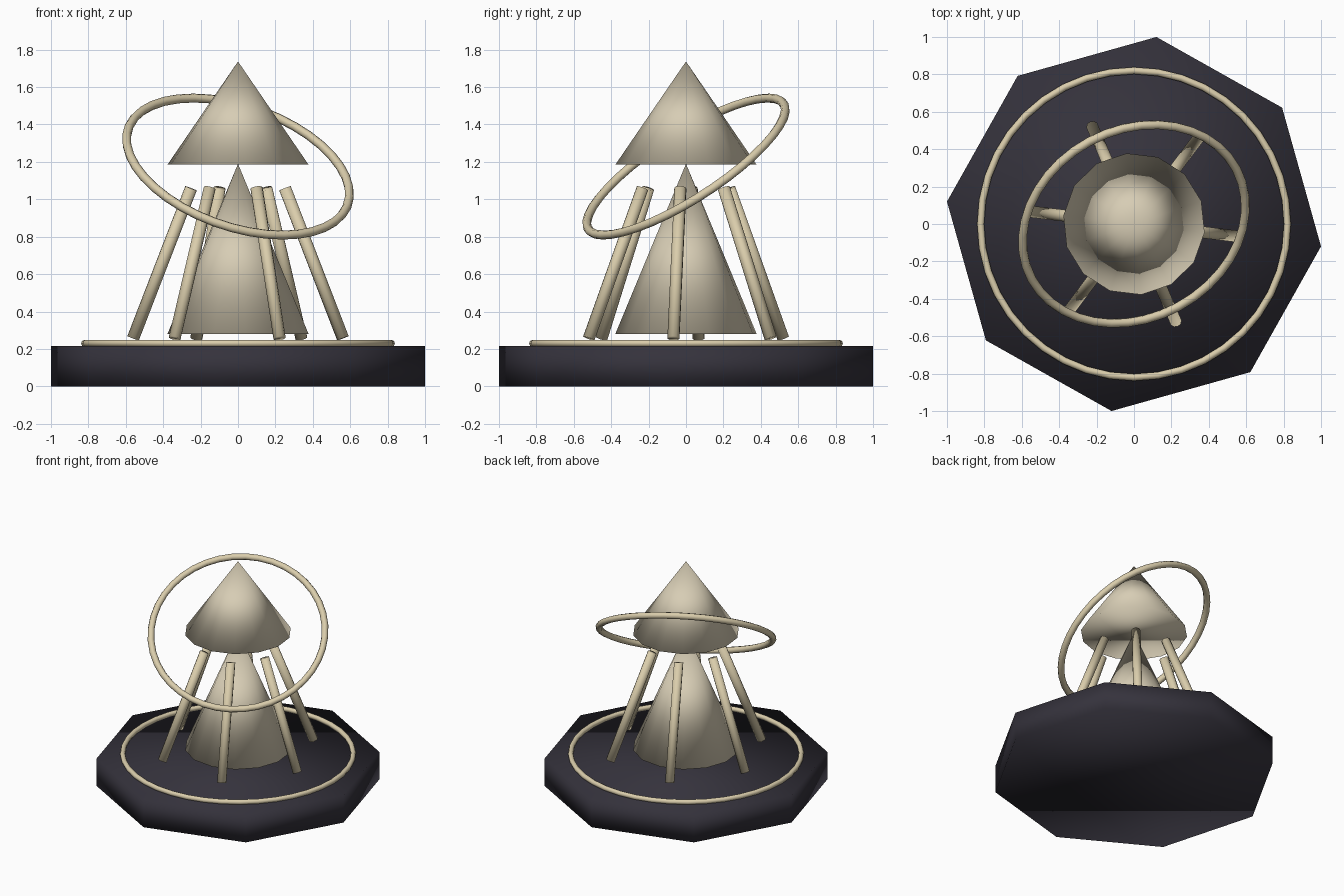
import bpy
from math import radians, cos, sin
from mathutils import Vector

if "Cube" in bpy.data.objects:
    bpy.data.objects.remove(bpy.data.objects["Cube"])

TURN = radians(-6.84)  # the whole model is turned slightly about z


def material(name, rgb):
    m = bpy.data.materials.new(name)
    m.diffuse_color = (*rgb, 1)
    m.use_nodes = True
    m.node_tree.nodes["Principled BSDF"].inputs["Base Color"].default_value = m.diffuse_color
    return m


dark = material("dark_stone", (0.035, 0.032, 0.045))
bone = material("pale_stone", (0.68, 0.61, 0.46))
brass = material("pale_metal", (0.70, 0.61, 0.41))


def finish(name, mat):
    ob = bpy.context.object
    ob.name = name
    ob.data.materials.append(mat)
    bpy.ops.object.shade_smooth()
    return ob


def cone(name, sides, r1, r2, z0, z1, mat):
    bpy.ops.mesh.primitive_cone_add(vertices=sides, radius1=r1, radius2=r2, depth=z1 - z0,
                                    location=(0, 0, (z0 + z1) / 2))
    ob = finish(name, mat)
    # primitive vertices start on +y; bring the first one onto the turned x axis
    ob.rotation_euler.z = TURN - radians(90)
    return ob


def ring(name, major, minor, z, normal, mat):
    bpy.ops.mesh.primitive_torus_add(major_radius=major, minor_radius=minor,
                                     major_segments=40, minor_segments=8, location=(0, 0, z))
    ob = finish(name, mat)
    ob.rotation_euler = Vector(normal).to_track_quat('Z', 'Y').to_euler()
    return ob


def rod(name, a, b, radius, mat):
    d = b - a
    bpy.ops.mesh.primitive_cylinder_add(vertices=10, radius=radius, depth=d.length,
                                        location=(a + b) / 2)
    ob = finish(name, mat)
    ob.rotation_euler = d.to_track_quat('Z', 'Y').to_euler()
    return ob


# Octagonal plinth with an inlaid ring
cone("plinth", 8, 1.007, 1.007, 0, 0.215, dark)
ring("plinth_ring", 0.82, 0.019, 0.23, (0, 0, 1), brass)

# Stacked cones
cone("lower_cone", 14, 0.38, 0, 0.28, 1.19, bone)
cone("upper_cone", 14, 0.38, 0, 1.185, 1.737, bone)

# Leaning rods around the lower cone
for i in range(6):
    t = TURN + radians(60 * i)
    out = Vector((cos(t), sin(t), 0))
    rod(f"leaning_rod_{i + 1}", out * 0.565 + Vector((0, 0, 0.257)),
        out * 0.253 + Vector((0, 0, 1.059)), 0.033, brass)

# Tilted halo
ring("tilted_ring", 0.621, 0.024, 1.175, (0.281, -0.519, 0.808), brass)
